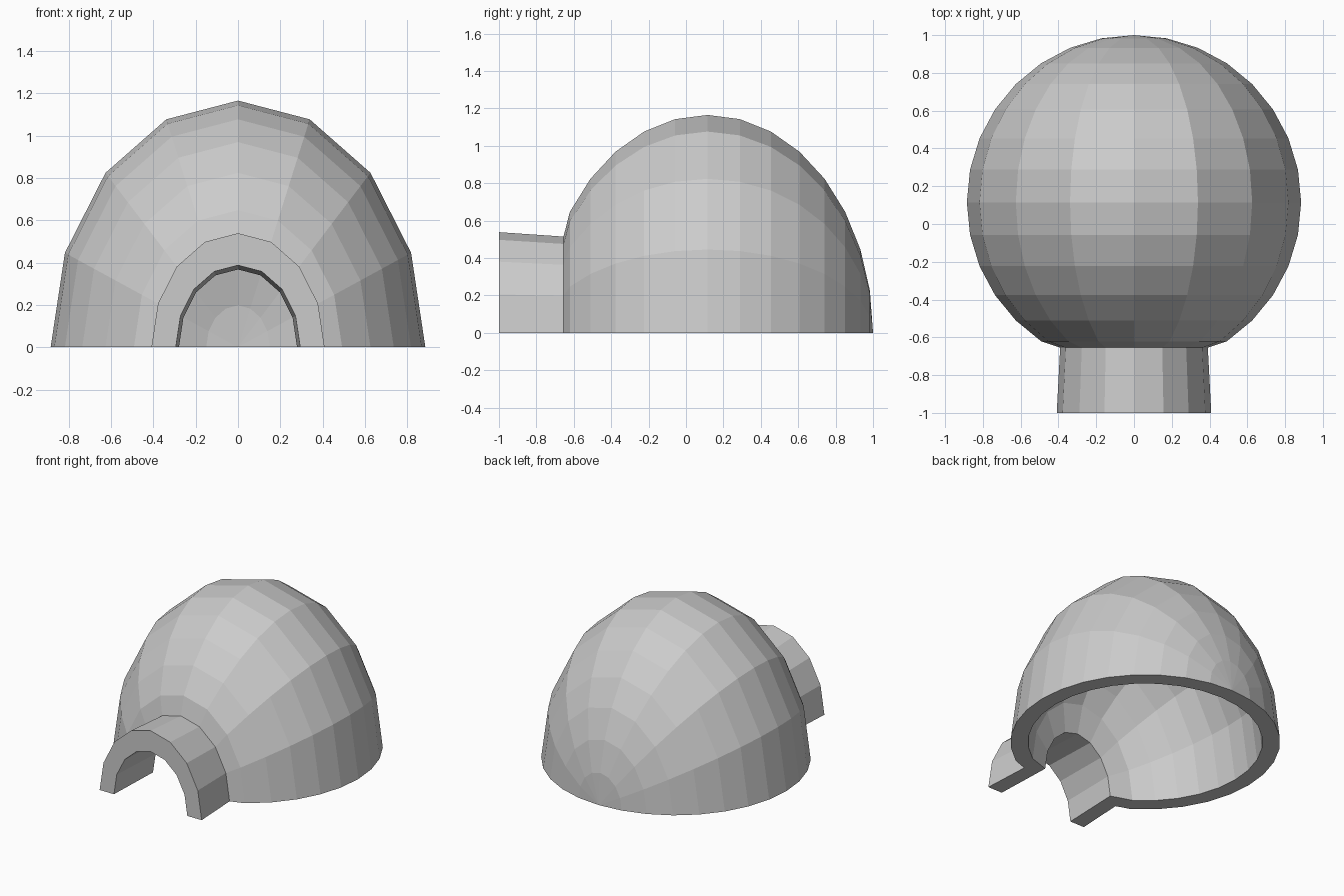
import bpy, bmesh, math

if "Cube" in bpy.data.objects:
    bpy.data.objects.remove(bpy.data.objects["Cube"])

CY, R, WALL = 0.115, 0.885, 0.115   # dome centre, radius, wall thickness
ZS = 1.165 / R                      # vertical stretch
SEG = 8                             # facets in the half turn


def dome_rings(radius):
    step = math.pi / 16
    return [(CY + radius * math.cos(k * step), radius * math.sin(k * step))
            for k in range(14)]


# Profiles (y, radius): back pole -> dome -> entrance tunnel mouth
outer = dome_rings(R) + [(-0.655, 0.391), (-1.0, 0.409)]
inner = dome_rings(R - WALL) + [(-0.575, 0.279), (-1.0, 0.294)]

bm = bmesh.new()


def sweep(profile):
    """Half turn of a profile about the y axis; returns rows of vertices."""
    rows = []
    for y, r in profile:
        if r < 1e-6:
            rows.append([bm.verts.new((0, y, 0))] * (SEG + 1))
        else:
            rows.append([bm.verts.new((r * math.cos(math.pi * j / SEG), y,
                                       r * math.sin(math.pi * j / SEG) * ZS))
                         for j in range(SEG + 1)])
    for a, b in zip(rows, rows[1:]):
        for j in range(SEG):
            face(a[j], a[j + 1], b[j + 1], b[j])
    return rows


def face(*verts):
    bm.faces.new(list(dict.fromkeys(verts)))


o, i = sweep(outer), sweep(inner)

# Flat mouth of the tunnel
for j in range(SEG):
    face(o[-1][j], o[-1][j + 1], i[-1][j + 1], i[-1][j])

# Flat rim on the ground, both sides
for side in (0, SEG):
    for k in range(len(o) - 1):
        face(o[k][side], o[k + 1][side], i[k + 1][side], i[k][side])

bmesh.ops.recalc_face_normals(bm, faces=bm.faces)
mesh = bpy.data.meshes.new("igloo_shell")
bm.to_mesh(mesh)
bm.free()
bpy.context.collection.objects.link(bpy.data.objects.new("igloo_shell", mesh))
